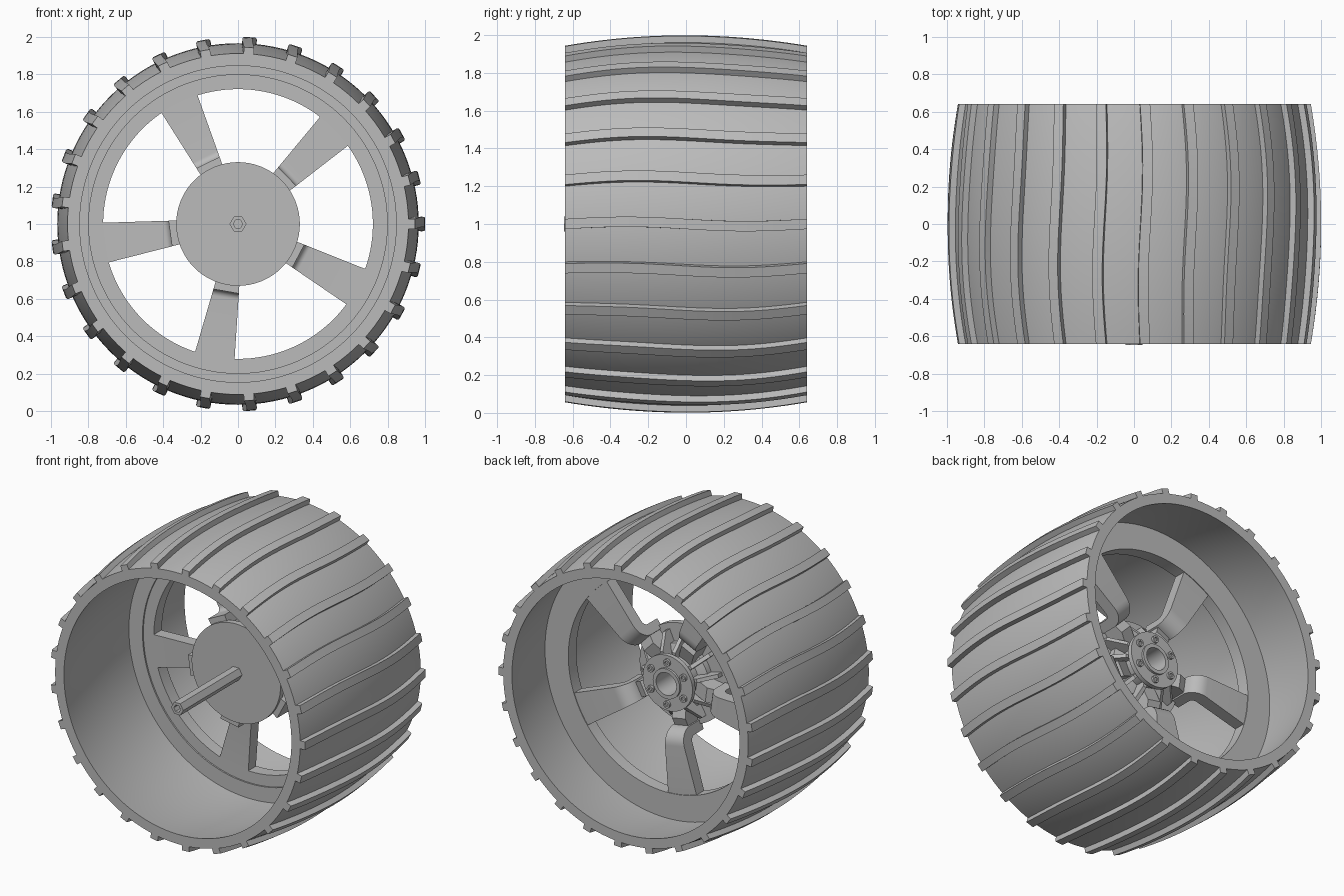
import bpy, bmesh
from math import sin, cos, pi, radians
from mathutils import Vector

if "Cube" in bpy.data.objects:
    bpy.data.objects.remove(bpy.data.objects["Cube"])

grey = bpy.data.materials.new("wheel grey")
grey.use_nodes = True
colour = (0.5, 0.5, 0.5, 1)
grey.diffuse_color = colour
grey.node_tree.nodes["Principled BSDF"].inputs["Base Color"].default_value = colour

HALF = 0.64      # half width of the wheel
AXIS = 1.0       # height of the axle


def point(r, y, angle, side=0.0):
    """Point at a radius and angle about the axle, shifted sideways along the tangent."""
    return Vector((r * cos(angle) - side * sin(angle), y,
                   AXIS + r * sin(angle) + side * cos(angle)))


def finish(name, bm, smooth=True):
    bmesh.ops.recalc_face_normals(bm, faces=bm.faces)
    mesh = bpy.data.meshes.new(name)
    bm.to_mesh(mesh)
    bm.free()
    mesh.materials.append(grey)
    obj = bpy.data.objects.new(name, mesh)
    bpy.context.scene.collection.objects.link(obj)
    if smooth:
        bpy.ops.object.select_all(action="DESELECT")
        obj.select_set(True)
        bpy.context.view_layer.objects.active = obj
        bpy.ops.object.shade_smooth_by_angle(angle=radians(30))
    return obj


def loft(bm, rings, wrap=False, caps=False):
    """Join closed rings of points into a skin."""
    rows = [[bm.verts.new(p) for p in ring] for ring in rings]
    pairs = list(zip(rows, rows[1:])) + ([(rows[-1], rows[0])] if wrap else [])
    for a, b in pairs:
        for i in range(len(a)):
            j = (i + 1) % len(a)
            bm.faces.new((a[i], a[j], b[j], b[i]))
    if caps:
        bm.faces.new(rows[0])
        bm.faces.new(rows[-1])


def lathe(name, profile, steps=128, closed=True):
    """Turn an (r, y) profile about the axle; open profiles get end caps."""
    bm = bmesh.new()
    rings = [[point(r, y, 2 * pi * i / steps) for i in range(steps)] for r, y in profile]
    loft(bm, rings, wrap=closed, caps=not closed)
    return finish(name, bm)


def radial_blocks(name, profile, angles, width):
    """Repeat an (r, y) side profile around the axle; width depends on radius."""
    bm = bmesh.new()
    for a in angles:
        sides = [[point(r, y, a, s * width(r) / 2) for r, y in profile] for s in (-1, 1)]
        loft(bm, sides, caps=True)
    return finish(name, bm)


def crown(y):
    return 0.965 - 0.055 * (y / HALF) ** 2


# Barrel shell
stations = [HALF * (i / 12 - 1) for i in range(25)]
lathe("barrel_shell",
      [(crown(y), y) for y in stations] + [(crown(y) - 0.065, y) for y in reversed(stations)])

# Wavy tread bars
bm = bmesh.new()
for k in range(25):
    bar = []
    for y in stations:
        a = 2 * pi * k / 25 - 0.012 * sin(pi * y / HALF)
        low, high = crown(y) - 0.02, crown(y) + 0.034
        bar.append([point(low, y, a, -0.027), point(high, y, a, -0.027),
                    point(high, y, a, 0.027), point(low, y, a, 0.027)])
    loft(bm, bar, caps=True)
finish("tread_bars", bm)

# Inner rim with a slight step
lathe("inner_rim", [(0.72, 0.135), (0.797, 0.135), (0.797, 0.125), (0.91, 0.125),
                    (0.91, 0.22), (0.72, 0.22)])

# Spokes that curl forward to meet the hub disc
bend = [i * pi / 16 for i in range(9)]
outer_bend = [(0.40 - 0.10 * sin(t), 0.12 + 0.10 * cos(t)) for t in bend]
inner_bend = [(0.40 - 0.035 * sin(t), 0.10 + 0.035 * cos(t)) for t in bend]
spoke_profile = ([(0.74, 0.215)] + outer_bend + [(0.30, 0.0), (0.365, 0.0)]
                 + inner_bend[::-1] + [(0.74, 0.135)])
spoke_angles = [radians(188 + 72 * k) for k in range(5)]
radial_blocks("spokes", spoke_profile, spoke_angles,
              lambda r: 0.13 + (r - 0.33) * 0.22)

# Hub disc and axle tube
lathe("hub_disc", [(0.33, -0.02), (0.33, 0.02)], closed=False)
lathe("axle_tube", [(0.045, -0.645), (0.045, 0.0), (0.025, 0.0), (0.025, -0.645)], steps=6)

# Hub body with stepped flange and bore
lathe("hub_body", [(0.21, 0.01), (0.21, 0.06), (0.15, 0.08), (0.15, 0.165), (0.185, 0.165),
                   (0.185, 0.195), (0.10, 0.195), (0.10, 0.21), (0.075, 0.21), (0.075, 0.01)],
      steps=64)

# Flange bolts
bm = bmesh.new()
for k in range(6):
    centre = point(0.14, 0, radians(90 + 60 * k))
    rings = []
    for r, y in ((0.024, 0.19), (0.024, 0.21), (0.012, 0.21), (0.012, 0.20)):
        rings.append([centre + Vector((r * cos(t * pi / 6), y, r * sin(t * pi / 6)))
                      for t in range(12)])
    loft(bm, rings, caps=True)
finish("flange_bolts", bm)

# Thin ribs and clamp blocks around the hub
rib_angles = [a + radians(d) for a in spoke_angles for d in (22, 50)]
radial_blocks("hub_ribs", [(0.14, 0.01), (0.29, 0.01), (0.29, 0.06), (0.19, 0.15), (0.14, 0.15)],
              rib_angles, lambda r: 0.025)
radial_blocks("clamp_blocks", [(0.14, 0.01), (0.31, 0.01), (0.31, 0.12), (0.25, 0.14),
                               (0.14, 0.10)],
              spoke_angles, lambda r: 0.10)
